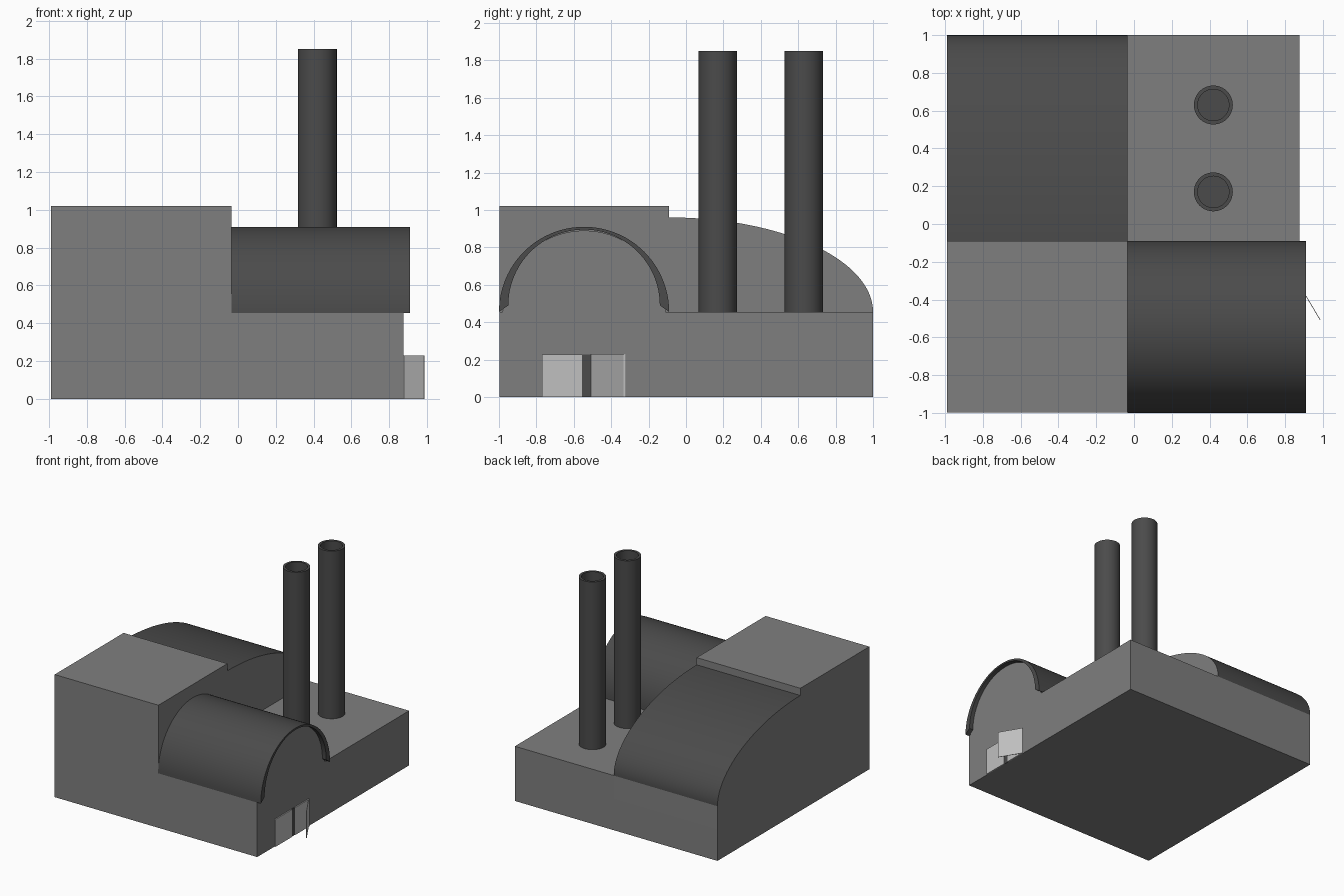
import bpy, bmesh, math
from mathutils import Vector

if "Cube" in bpy.data.objects:
    bpy.data.objects.remove(bpy.data.objects["Cube"])


def material(name, value):
    m = bpy.data.materials.new(name)
    m.diffuse_color = (value, value, value, 1)
    m.use_nodes = True
    m.node_tree.nodes["Principled BSDF"].inputs["Base Color"].default_value = m.diffuse_color
    return m


WALL = material("wall grey", 0.212)
DARK = material("dark roof", 0.07)
LIGHT = material("light door", 0.53)


def finish(name, bm, mats, smooth=False):
    bmesh.ops.recalc_face_normals(bm, faces=bm.faces)
    me = bpy.data.meshes.new(name)
    bm.to_mesh(me)
    bm.free()
    ob = bpy.data.objects.new(name, me)
    bpy.context.collection.objects.link(ob)
    for m in mats:
        me.materials.append(m)
    if smooth:
        bpy.ops.object.select_all(action='DESELECT')
        ob.select_set(True)
        bpy.context.view_layer.objects.active = ob
        bpy.ops.object.shade_smooth_by_angle(angle=math.radians(30))
    return ob


def extrude(name, points, move, mats, smooth=False):
    """Closed outline swept along a vector."""
    bm = bmesh.new()
    face = bm.faces.new([bm.verts.new(p) for p in points])
    ext = bmesh.ops.extrude_face_region(bm, geom=[face], use_keep_orig=True)
    verts = [v for v in ext["geom"] if isinstance(v, bmesh.types.BMVert)]
    bmesh.ops.translate(bm, verts=verts, vec=Vector(move))
    return finish(name, bm, mats, smooth)


def box(name, x0, x1, y0, y1, z0, z1, mat):
    pts = [(x0, y0, z0), (x1, y0, z0), (x1, y1, z0), (x0, y1, z0)]
    return extrude(name, pts, (0, 0, z1 - z0), [mat])


def arc(cy, cz, ry, rz, a0, a1, n):
    for i in range(n + 1):
        a = math.radians(a0 + (a1 - a0) * i / n)
        yield cy + ry * math.cos(a), cz + rz * math.sin(a)


LEFT, MID, RIGHT = -0.99, -0.035, 0.875
EAVE, SPLIT = 0.455, -0.09

# Low block under the barrel roof and chimneys
box("base_block", MID, RIGHT, -0.997, 1, 0, EAVE, WALL)

# Tall wing: flat tower in front, elliptical roof falling to the back
outline = [(-0.997, 0), (-0.997, 1.02), (SPLIT, 1.02)]
outline += list(arc(SPLIT, EAVE, 1.09, 0.505, 90, 0, 40)) + [(1, 0)]
wing = extrude("tall_wing", [(LEFT, y, z) for y, z in outline],
               (MID - LEFT, 0, 0), [WALL, DARK], True)
for p in wing.data.polygons:
    if abs(p.normal.x) < 0.5 and p.center.y > SPLIT + 0.005 and p.center.z > EAVE:
        p.material_index = 1

# Gable wall filling the barrel roof
gable = list(arc(-0.545, EAVE, 0.435, 0.435, 0, 180, 40))
extrude("barrel_gable", [(MID, y, z) for y, z in gable], (RIGHT - MID, 0, 0), [WALL])

# Barrel roof shell, thin at the crown and thick at the eaves
shell = list(arc(-0.545, EAVE, 0.455, 0.455, 0, 180, 48))
shell += list(arc(-0.545, 0.49, 0.405, 0.405, 180, 0, 48))
extrude("barrel_roof", [(MID, y, z) for y, z in shell], (0.91 - MID, 0, 0), [DARK], True)

# Chimneys with recessed tops, made by turning a profile
for label, cy in (("front", 0.17), ("back", 0.63)):
    bm = bmesh.new()
    prof = [(0.103, EAVE), (0.103, 1.85), (0.083, 1.85), (0.083, 1.6)]
    n = 40
    rings = [[bm.verts.new((0.42 + r * math.cos(math.tau * i / n),
                            cy + r * math.sin(math.tau * i / n), z))
              for i in range(n)] for r, z in prof]
    for a, b in zip(rings, rings[1:]):
        for i in range(n):
            j = (i + 1) % n
            bm.faces.new((a[i], a[j], b[j], b[i]))
    bm.faces.new(rings[0])
    bm.faces.new(rings[-1])
    finish(label + "_chimney", bm, [DARK], True)

# Doorway: two pale panels with a dark gap, and one leaf swung open
box("left_door", RIGHT, 0.884, -0.77, -0.555, 0, 0.228, LIGHT)
box("door_gap", RIGHT, 0.88, -0.555, -0.51, 0, 0.228, DARK)
box("right_door", RIGHT, 0.884, -0.51, -0.325, 0, 0.228, LIGHT)
leaf = [(0.875, -0.325, 0), (0.985, -0.51, 0), (0.988, -0.508, 0), (0.878, -0.323, 0)]
extrude("open_door_leaf", leaf, (0, 0, 0.23), [LIGHT])
